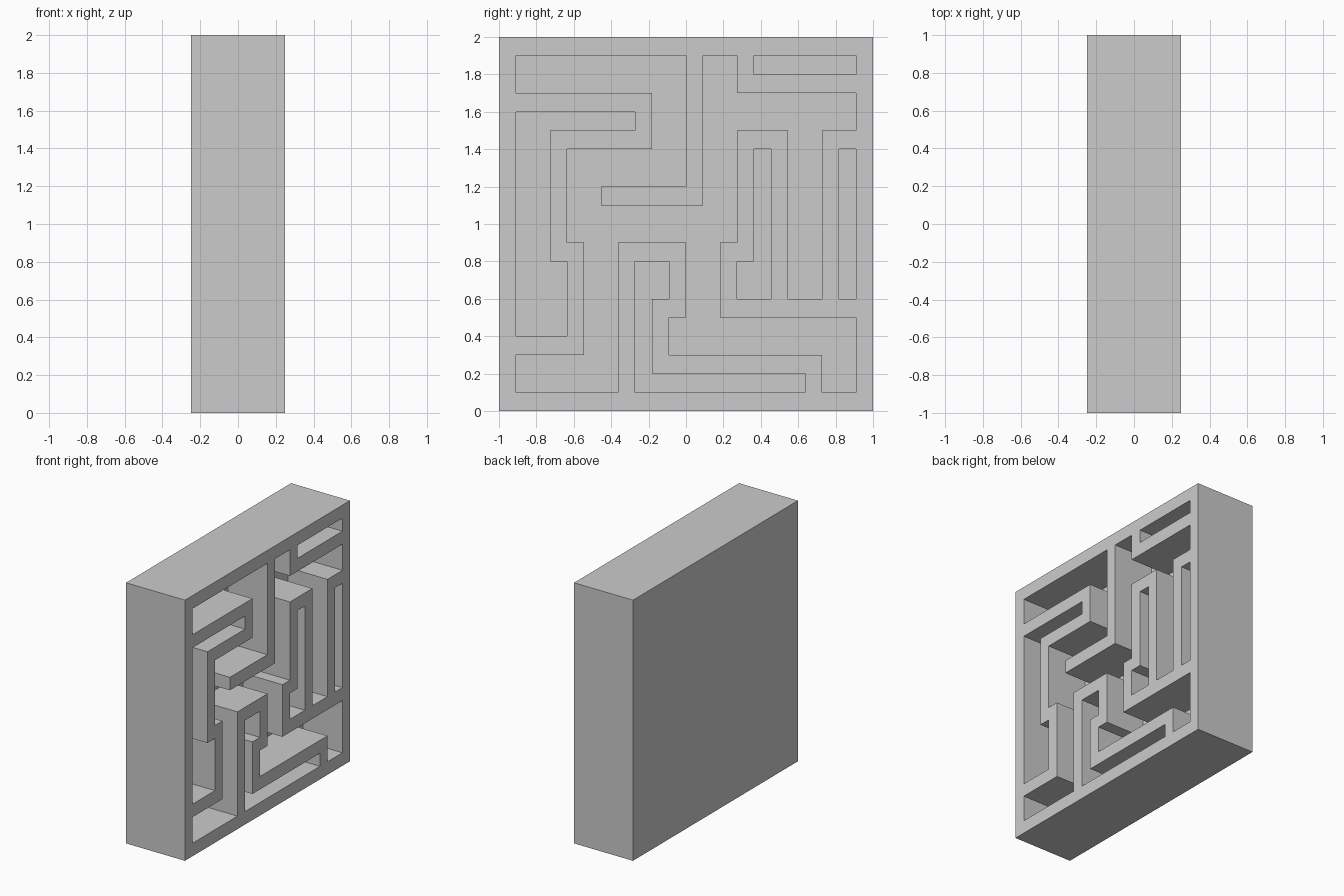
import bpy, bmesh
from mathutils import Vector

if "Cube" in bpy.data.objects:
    bpy.data.objects.remove(bpy.data.objects["Cube"])

FRONT, BACK, FLOOR = 0.25, -0.25, -0.083   # x of open face, back, recess floor
CELL_Y, CELL_Z = 1 / 11, 0.1               # maze grid pitch

# Right-angled outlines in grid cells: alternating y, z, y, z ... coordinates
CHANNELS = [
    [-10, 19, 0, 12, -5, 11, 1, 19, 3, 17, 10, 15, 8, 6, 6, 15, 3, 9, 2, 5,
     10, 1, 8, 3, -1, 5, 0, 9, -4, 1, -10, 3, -6, 9, -7, 14, -2, 17],
    [-10, 16, -3, 15, -8, 8, -7, 4],
    [-3, 8, -1, 6, -2, 2, 7, 1],
    [4, 19, 10, 18],
    [4, 14, 5, 6, 3, 8],
    [9, 14, 10, 6],
]


def corners(path):
    n = len(path)
    for i in range(n):
        a, b = path[i], path[(i + 1) % n]
        y, z = (a, b) if i % 2 == 0 else (b, a)
        yield y * CELL_Y, z * CELL_Z


def add_prism(bm, outline, x0, x1):
    face = bm.faces.new([bm.verts.new((x0, y, z)) for y, z in outline])
    top = bmesh.ops.extrude_face_region(bm, geom=[face])["geom"]
    bmesh.ops.translate(bm, vec=Vector((x1 - x0, 0, 0)),
                        verts=[g for g in top if isinstance(g, bmesh.types.BMVert)])


def make_object(name, outlines, x0, x1):
    bm = bmesh.new()
    for outline in outlines:
        add_prism(bm, outline, x0, x1)
    bmesh.ops.recalc_face_normals(bm, faces=bm.faces)
    mesh = bpy.data.meshes.new(name)
    bm.to_mesh(mesh)
    bm.free()
    obj = bpy.data.objects.new(name, mesh)
    bpy.context.collection.objects.link(obj)
    return obj


# Solid block
block = make_object("maze_block", [[(-1, 0), (1, 0), (1, 2), (-1, 2)]], BACK, FRONT)

# Channels carved into the open face
cutter = make_object("channel_cutter", [list(corners(p)) for p in CHANNELS],
                     FLOOR, FRONT + 0.1)
cutter.hide_render = True
carve = block.modifiers.new("carve_channels", 'BOOLEAN')
carve.operation = 'DIFFERENCE'
carve.solver = 'EXACT'
carve.object = cutter
bpy.context.view_layer.objects.active = block
bpy.ops.object.modifier_apply(modifier=carve.name)
bpy.data.objects.remove(cutter)
